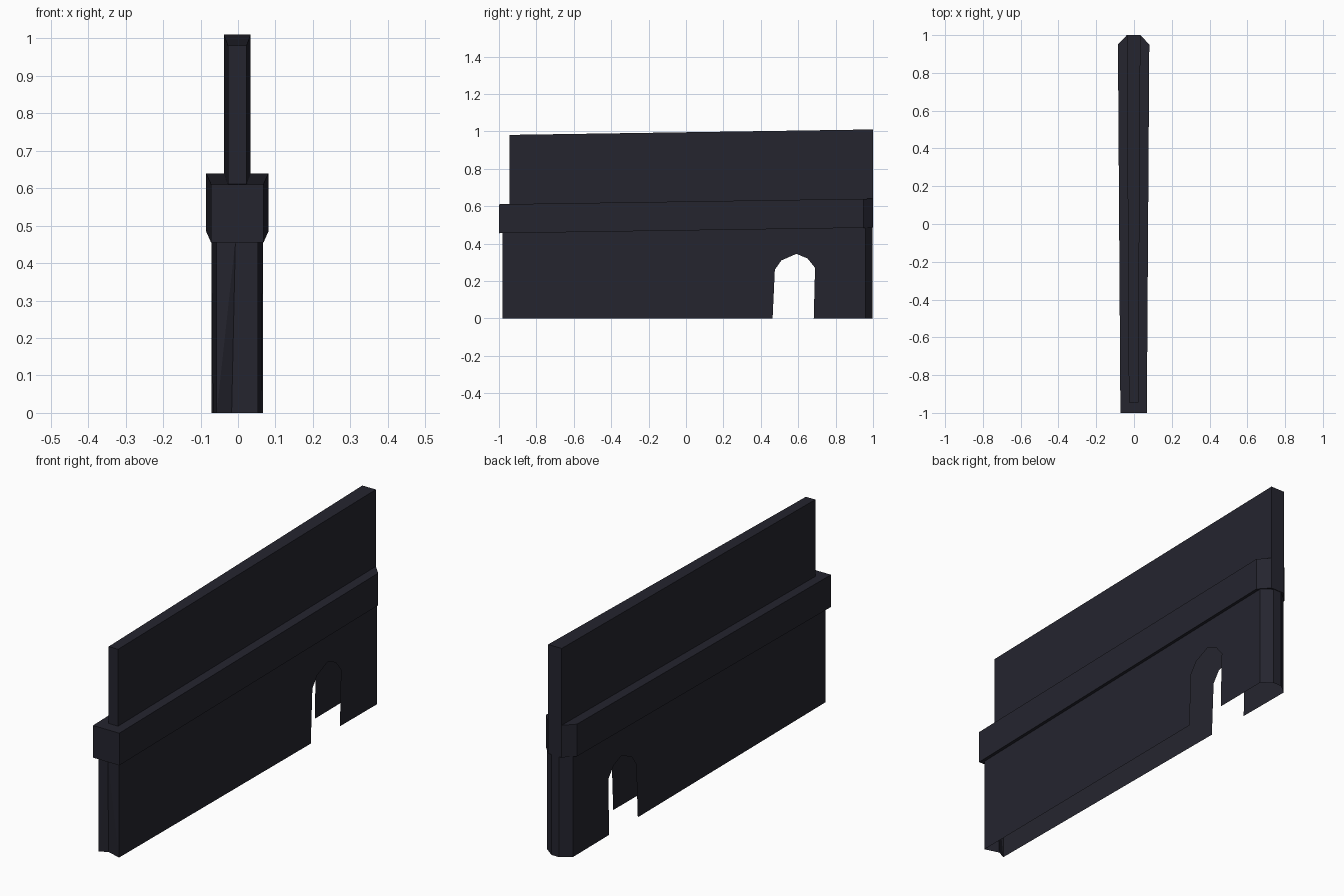
import bpy
import bmesh

cube = bpy.data.objects.get("Cube")
if cube:
    bpy.data.objects.remove(cube)

mat = bpy.data.materials.new("dark_slate")
mat.use_nodes = True
COLOUR = (0.018, 0.018, 0.028, 1)
mat.diffuse_color = COLOUR
mat.node_tree.nodes["Principled BSDF"].inputs["Base Color"].default_value = COLOUR

SHIFT = -0.002  # the wall sits slightly off the centre line


def rise(z, y):
    """Height that climbs gently towards the back."""
    return z + 0.015 * (y + 1)


def build(name, faces):
    bm = bmesh.new()
    for face in faces:
        bm.faces.new([bm.verts.new((x + SHIFT, y, z)) for x, y, z in face])
    bmesh.ops.remove_doubles(bm, verts=bm.verts, dist=0.0005)
    bmesh.ops.recalc_face_normals(bm, faces=bm.faces)
    mesh = bpy.data.meshes.new(name)
    bm.to_mesh(mesh)
    bm.free()
    mesh.materials.append(mat)
    obj = bpy.data.objects.new(name, mesh)
    bpy.context.collection.objects.link(obj)


def sloped_prism(name, half_outline, low, high):
    """Mirror a half footprint and extrude it between two rising planes."""
    outline = half_outline + [(-x, y) for x, y in reversed(half_outline)]
    bottom = [(x, y, rise(low, y)) for x, y in outline]
    top = [(x, y, rise(high, y)) for x, y in outline]
    faces = [bottom[::-1], top]
    for i in range(len(outline)):
        j = (i + 1) % len(outline)
        faces.append([bottom[i], bottom[j], top[j], top[i]])
    build(name, faces)


# Wide ledge and slim upper wall
sloped_prism("ledge", [(0.07, -1), (0.083, 0.95), (0.036, 1)], 0.455, 0.61)
sloped_prism("upper_wall", [(0.025, -0.945), (0.036, 1)], 0.6, 0.98)

# Lower wall: thin open shell with an arched opening in each side
FRONT, BACK, TIP = -0.98, 0.96, 0.997
FRONT_HALF, BACK_HALF, TIP_HALF = 0.055, 0.069, 0.021
BASE = 0.46
arch = [(0.463, 0), (0.475, 0.26), (0.51, 0.31), (0.59, 0.345),
        (0.65, 0.32), (0.69, 0.27), (0.683, 0)]
panel = [(FRONT, 0)] + arch + [(BACK, 0), (BACK, rise(BASE, BACK)),
                               (FRONT, rise(BASE, FRONT))]


def half_width(y):
    t = (y - FRONT) / (BACK - FRONT)
    return FRONT_HALF + t * (BACK_HALF - FRONT_HALF)


shell = []
front_top = rise(BASE, FRONT)
mid_low, mid_top = (-0.015, FRONT + 0.02, 0), (-0.005, FRONT, front_top)
for side in (1, -1):
    shell.append([(side * half_width(y), y, z) for y, z in panel])
    # Back corner chamfer
    a, b = side * BACK_HALF, side * TIP_HALF
    shell.append([(a, BACK, 0), (b, TIP, 0),
                  (b, TIP, rise(BASE, TIP)), (a, BACK, rise(BASE, BACK))])
    # Half of the front end, bowed inwards at its foot
    x = side * FRONT_HALF
    shell.append([(x, FRONT, 0), mid_low, mid_top])
    shell.append([(x, FRONT, 0), mid_top, (x, FRONT, front_top)])
# Narrow back end
shell.append([(TIP_HALF, TIP, 0), (-TIP_HALF, TIP, 0),
              (-TIP_HALF, TIP, rise(BASE, TIP)), (TIP_HALF, TIP, rise(BASE, TIP))])
build("lower_wall", shell)
